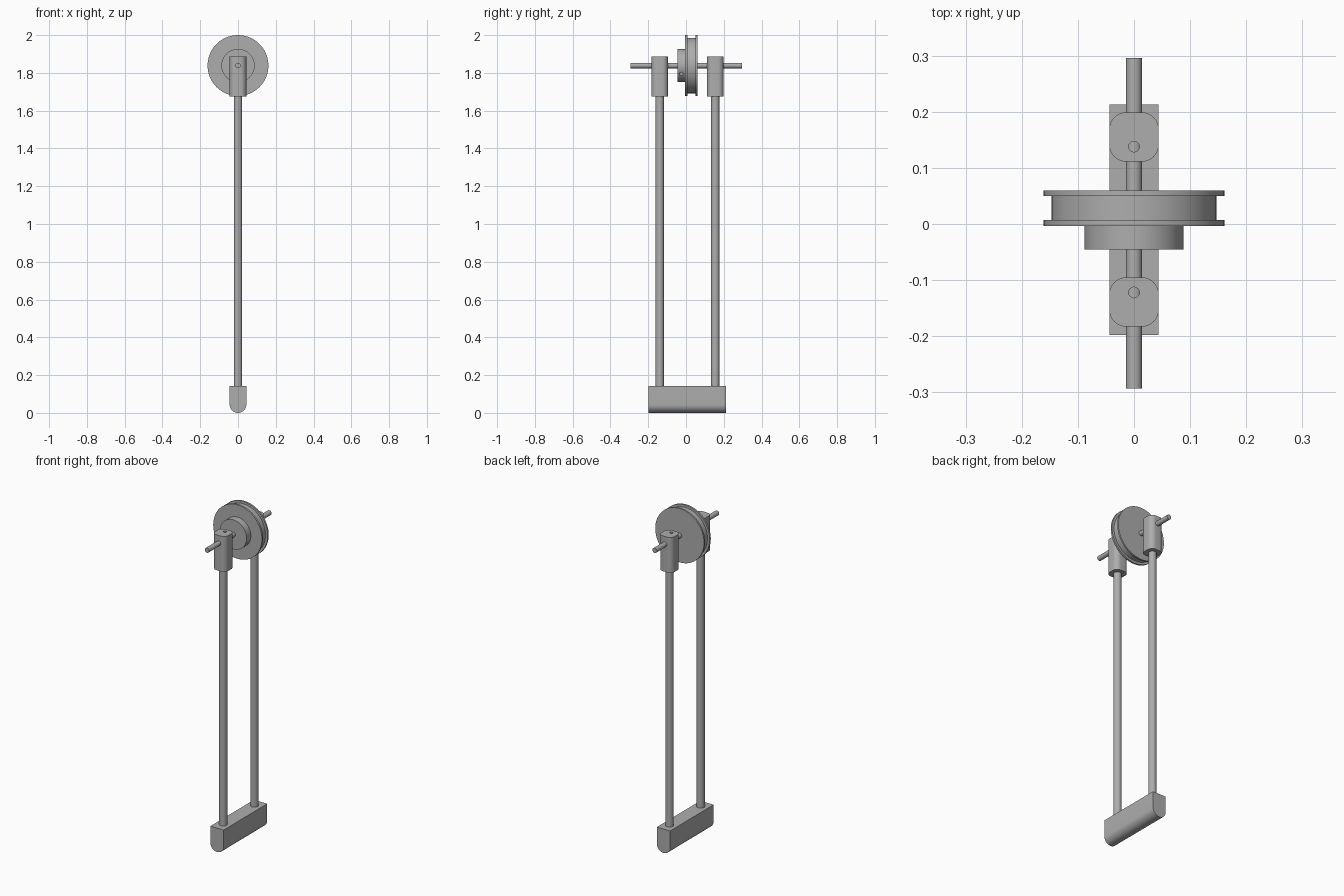
import bpy, bmesh, math
from mathutils import Vector, Matrix

if "Cube" in bpy.data.objects:
    bpy.data.objects.remove(bpy.data.objects["Cube"], do_unlink=True)

GREY = (0.42, 0.42, 0.42, 1)
metal = bpy.data.materials.new("plain grey")
metal.use_nodes = True
metal.diffuse_color = GREY
metal.node_tree.nodes["Principled BSDF"].inputs["Base Color"].default_value = GREY

MID_Y = 0.008      # middle plane between the two arms
ARM = 0.147        # distance of each arm from that plane
AXLE_Z = 1.839
HALF = 0.044       # half width of clamps and foot


def finish(name, bm):
    bmesh.ops.recalc_face_normals(bm, faces=bm.faces)
    mesh = bpy.data.meshes.new(name)
    bm.to_mesh(mesh)
    bm.free()
    mesh.materials.append(metal)
    obj = bpy.data.objects.new(name, mesh)
    bpy.context.collection.objects.link(obj)
    return obj


def smooth(obj):
    bpy.ops.object.select_all(action='DESELECT')
    obj.select_set(True)
    bpy.context.view_layer.objects.active = obj
    bpy.ops.object.shade_smooth_by_angle(angle=math.radians(30))


def cylinder(name, start, end, radius, segments=48):
    start, end = Vector(start), Vector(end)
    axis = end - start
    turn = axis.to_track_quat('Z', 'Y').to_matrix().to_4x4()
    bm = bmesh.new()
    bmesh.ops.create_cone(bm, cap_ends=True, segments=segments, radius1=radius,
                          radius2=radius, depth=axis.length,
                          matrix=Matrix.Translation((start + end) / 2) @ turn)
    return finish(name, bm)


def prism(name, outline, offset):
    """Extrude a closed outline along an offset."""
    bm = bmesh.new()
    face = bm.faces.new([bm.verts.new(p) for p in outline])
    result = bmesh.ops.extrude_face_region(bm, geom=[face], use_keep_orig=True)
    moved = [v for v in result["geom"] if isinstance(v, bmesh.types.BMVert)]
    bmesh.ops.translate(bm, verts=moved, vec=offset)
    return finish(name, bm)


def arc(cx, cy, radius, first, last, steps):
    angles = [math.radians(first + (last - first) * i / steps) for i in range(steps + 1)]
    return [(cx + radius * math.cos(a), cy + radius * math.sin(a)) for a in angles]


def drill(obj, start, end, radius):
    cutter = cylinder("cutter", start, end, radius, 32)
    cutter.hide_render = True
    mod = obj.modifiers.new("hole", 'BOOLEAN')
    mod.object = cutter
    mod.solver = 'EXACT'
    bpy.context.view_layer.objects.active = obj
    bpy.ops.object.modifier_apply(modifier=mod.name)
    bpy.data.objects.remove(cutter, do_unlink=True)


# Foot: bar with a flat top and a fully rounded underside
outline = [(HALF, 0.143), (-HALF, 0.143)] + arc(0, HALF, HALF, 180, 360, 32)
foot = prism("foot", [(x, -0.198, z) for x, z in outline], (0, 0.411, 0))
smooth(foot)

# Arms: a rod and a rounded clamp block with a set-screw hole, front and back
CORNER = 0.03
for label, side in (("front", -1), ("back", 1)):
    y = MID_Y + side * ARM
    smooth(cylinder(label + "_rod", (0, y, 0.14), (0, y, 1.68), 0.022))
    outline = []
    for quarter, (sx, sy) in enumerate(((1, 1), (-1, 1), (-1, -1), (1, -1))):
        inner = HALF - CORNER
        outline += arc(sx * inner, y + sy * inner, CORNER, 90 * quarter, 90 * quarter + 90, 10)
    clamp = prism(label + "_clamp", [(x, py, 1.675) for x, py in outline], (0, 0, 0.211))
    hole_y = MID_Y + side * 0.13
    drill(clamp, (0, hole_y, AXLE_Z), (0, hole_y, 1.95), 0.0095)
    smooth(clamp)

# Axle through both clamps and the pulley
smooth(cylinder("axle", (0, -0.293, AXLE_Z), (0, 0.296, AXLE_Z), 0.0145))

# Pulley: grooved wheel and hub turned from one profile of (radius, y)
profile = [(0, -0.045), (0.088, -0.045), (0.088, -0.004), (0.161, -0.004), (0.161, 0.007),
           (0.147, 0.007), (0.147, 0.05), (0.161, 0.05), (0.161, 0.06), (0, 0.06)]
bm = bmesh.new()
verts = [bm.verts.new((r, y, AXLE_Z)) for r, y in profile]
edges = [bm.edges.new(pair) for pair in zip(verts, verts[1:])]
bmesh.ops.spin(bm, geom=verts + edges, cent=(0, 0, AXLE_Z), axis=(0, 1, 0),
               angle=math.tau, steps=96, use_merge=True)
bmesh.ops.remove_doubles(bm, verts=bm.verts, dist=0.0001)
pulley = finish("pulley", bm)

# Radial set-screw hole in the hub
aim = Vector((math.cos(math.radians(-30)), 0, math.sin(math.radians(-30))))
centre = Vector((0, -0.025, AXLE_Z))
drill(pulley, centre + aim * 0.02, centre + aim * 0.12, 0.0095)
smooth(pulley)
